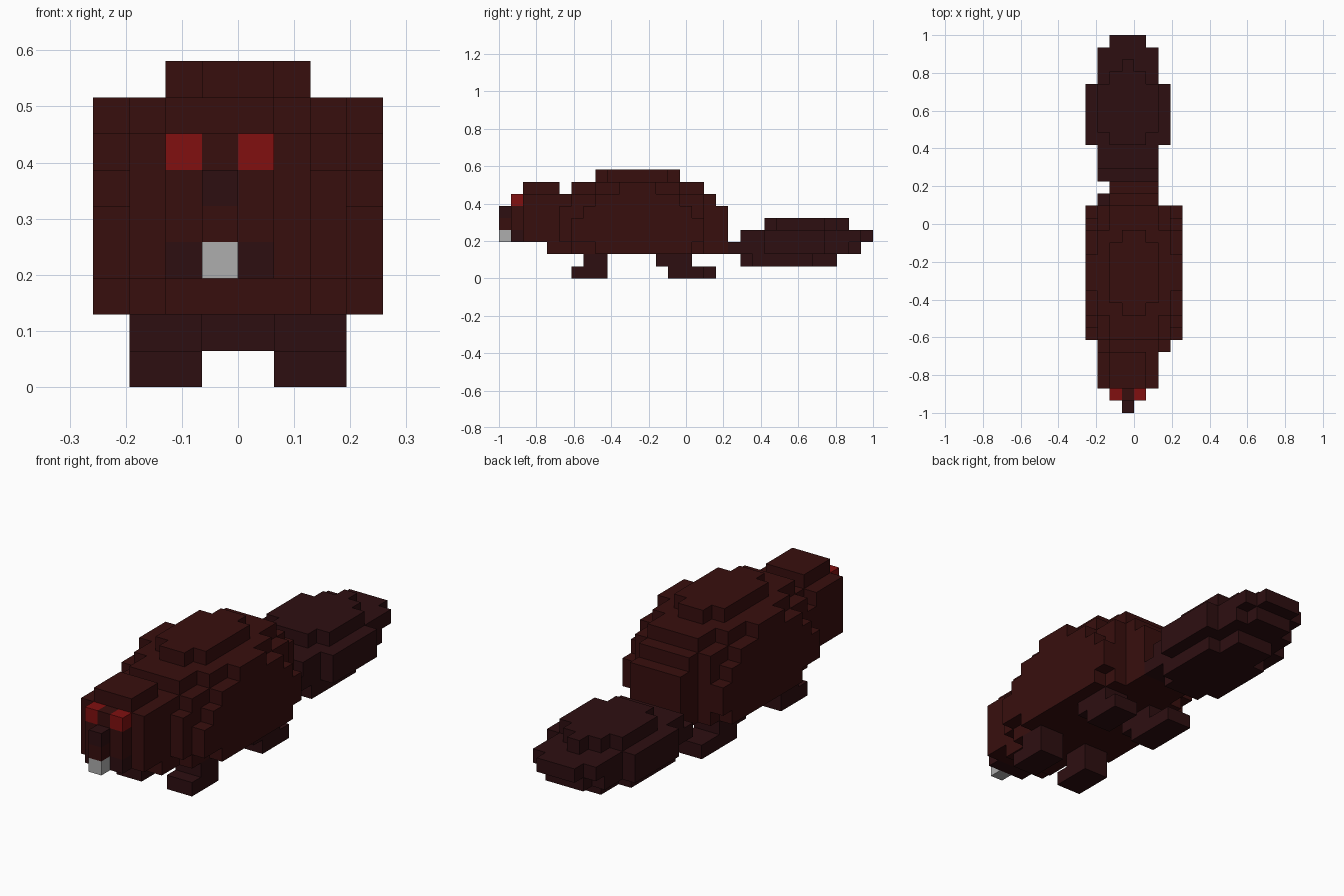
import bpy
import bmesh
from mathutils import Vector

cube = bpy.data.objects.get("Cube")
if cube:
    bpy.data.objects.remove(cube, do_unlink=True)

U = 2 / 31                                   # size of one block
ORIGIN = Vector((-4 * U, -1.0, 0.0))
SIDES = {                                    # outward direction: face corners
    (1, 0, 0): ((1, 0, 0), (1, 1, 0), (1, 1, 1), (1, 0, 1)),
    (-1, 0, 0): ((0, 0, 0), (0, 0, 1), (0, 1, 1), (0, 1, 0)),
    (0, 1, 0): ((0, 1, 0), (0, 1, 1), (1, 1, 1), (1, 1, 0)),
    (0, -1, 0): ((0, 0, 0), (1, 0, 0), (1, 0, 1), (0, 0, 1)),
    (0, 0, 1): ((0, 0, 1), (1, 0, 1), (1, 1, 1), (0, 1, 1)),
    (0, 0, -1): ((0, 0, 0), (0, 1, 0), (1, 1, 0), (1, 0, 0)),
}


def material(name, r, g, b):
    mat = bpy.data.materials.new(name)
    mat.use_nodes = True
    mat.diffuse_color = (r, g, b, 1)
    bsdf = mat.node_tree.nodes["Principled BSDF"]
    bsdf.inputs["Base Color"].default_value = (r, g, b, 1)
    bsdf.inputs["Roughness"].default_value = 0.9
    return mat


FUR = material("reddish brown fur", 0.039, 0.0045, 0.0042)
DARK = material("dark brown skin", 0.027, 0.0045, 0.0055)
RED = material("red eye", 0.22, 0.005, 0.005)
TOOTH = material("grey tooth", 0.42, 0.42, 0.42)

taken = set()                                # blocks already used by a part


def block_part(name, boxes, mat):
    """Outer shell of block boxes; each box is x, y, z first-to-last pairs."""
    cells = set()
    for x0, x1, y0, y1, z0, z1 in boxes:
        cells |= {(x, y, z) for x in range(x0, x1 + 1)
                  for y in range(y0, y1 + 1) for z in range(z0, z1 + 1)}
    cells -= taken
    taken.update(cells)
    bm = bmesh.new()
    for c in sorted(cells):
        for d, corners in SIDES.items():
            if tuple(a + b for a, b in zip(c, d)) in cells:
                continue
            bm.faces.new([bm.verts.new(ORIGIN + U * (Vector(c) + Vector(k)))
                          for k in corners])
    bmesh.ops.remove_doubles(bm, verts=bm.verts, dist=0.0005)
    mesh = bpy.data.meshes.new(name)
    bm.to_mesh(mesh)
    bm.free()
    mesh.materials.append(mat)
    obj = bpy.data.objects.new(name, mesh)
    bpy.context.collection.objects.link(obj)
    return obj


# Face details
for name, x in (("right_eye", 2), ("left_eye", 4)):
    block_part(name, [(x, x, 1, 1, 6, 6)], RED)
block_part("front_tooth", [(3, 3, 0, 0, 3, 3)], TOOTH)
block_part("nose", [(3, 3, 0, 0, 5, 5)], DARK)
block_part("mouth", [(2, 4, 1, 1, 3, 3)], DARK)

# Head with snout and crown
block_part("head", [
    (3, 3, 0, 0, 4, 4),
    (2, 4, 1, 1, 4, 6),
    (1, 5, 2, 4, 3, 6),
    (2, 4, 2, 4, 7, 7),
], FUR)

# Rounded body: half width, first and last row, bottom and top layer
body_layers = [
    (4, 8, 15, 2, 2), (4, 6, 16, 3, 4), (4, 7, 15, 5, 5), (4, 8, 14, 6, 6), (4, 10, 12, 7, 7),
    (3, 6, 16, 2, 2), (3, 5, 16, 3, 5), (3, 6, 16, 6, 6), (3, 8, 14, 7, 7),
    (2, 4, 18, 2, 5), (2, 5, 17, 6, 6), (2, 6, 16, 7, 7), (2, 9, 13, 8, 8),
    (1, 8, 14, 8, 8),
]
block_part("body", [(4 - w, 3 + w, y0, y1, z0, z1)
                    for w, y0, y1, z0, z1 in body_layers], FUR)

# Legs with flat feet
for side, x, heel in (("right", 1, 17), ("left", 5, 16)):
    block_part(side + "_front_leg", [(x, x + 1, 7, 8, 1, 1),
                                     (x, x + 1, 6, 8, 0, 0)], DARK)
    block_part(side + "_rear_leg", [(x, x + 1, 13, 15, 1, 1),
                                    (x, x + 1, 14, heel, 0, 0)], DARK)

# Broad paddle tail: inset from the widest outline, rows, layers
tail_layers = [
    (2, 20, 27, 1, 1), (1, 21, 25, 1, 1),
    (1, 19, 28, 2, 2), (0, 22, 26, 2, 3), (2, 29, 29, 2, 2),
    (1, 20, 29, 3, 3), (2, 30, 30, 3, 3),
    (2, 22, 27, 4, 4), (1, 23, 26, 4, 4), (3, 28, 28, 4, 4),
]
block_part("tail", [(n, 6 - n, y0, y1, z0, z1)
                    for n, y0, y1, z0, z1 in tail_layers], DARK)
